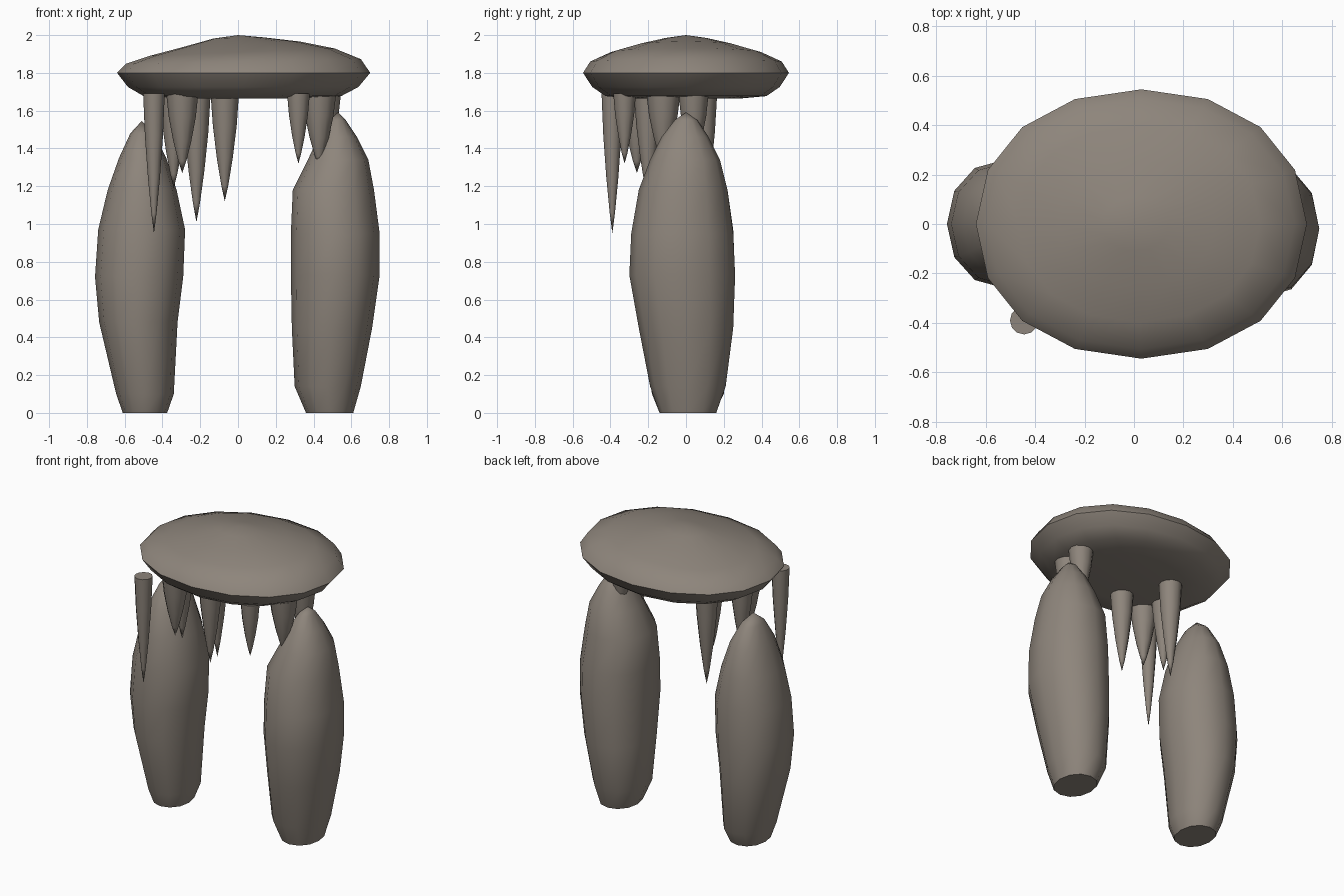
import bpy, bmesh, math

cube = bpy.data.objects.get("Cube")
if cube:
    bpy.data.objects.remove(cube)

stone = bpy.data.materials.new("warm_grey_stone")
stone.use_nodes = True
colour = (0.27, 0.235, 0.2, 1)
stone.diffuse_color = colour
bsdf = next(n for n in stone.node_tree.nodes if n.type == "BSDF_PRINCIPLED")
bsdf.inputs["Base Color"].default_value = colour
bsdf.inputs["Roughness"].default_value = 0.9


def loft(name, rings, tip, top_cap=False, bottom_cap=False):
    """Skin a stack of equal rings, closing one end with a tip and the other flat."""
    bm = bmesh.new()
    loops = [[bm.verts.new(p) for p in ring] for ring in rings]
    n = len(loops[0])
    for a, b in zip(loops, loops[1:]):
        for i in range(n):
            j = (i + 1) % n
            bm.faces.new((a[i], a[j], b[j], b[i]))
    end = bm.verts.new(tip)
    for i in range(n):
        bm.faces.new((loops[-1][i], loops[-1][(i + 1) % n], end))
    bm.faces.new(loops[0])
    bmesh.ops.recalc_face_normals(bm, faces=bm.faces)
    mesh = bpy.data.meshes.new(name)
    bm.to_mesh(mesh)
    bm.free()
    mesh.materials.append(stone)
    obj = bpy.data.objects.new(name, mesh)
    bpy.context.collection.objects.link(obj)
    bpy.ops.object.select_all(action="DESELECT")
    obj.select_set(True)
    bpy.context.view_layer.objects.active = obj
    bpy.ops.object.shade_smooth_by_angle(angle=math.radians(50))
    return obj


def oval(cx, cy, rx, ry, z, sides=12, power=1.0, tilt=0.0):
    """Ring of points round an oval; a power below one squares it off."""
    points = []
    for i in range(sides):
        a = math.tau * i / sides
        c, s = math.cos(a), math.sin(a)
        x = rx * math.copysign(abs(c) ** power, c)
        y = ry * math.copysign(abs(s) ** power, s)
        points.append((cx + x, cy + y, z + tilt * x))
    return points


def pillar(name, spans, tip):
    """Upright boulder from height, x span and y span of each ring."""
    rings = [oval((x0 + x1) / 2, (y0 + y1) / 2, (x1 - x0) / 2, (y1 - y0) / 2, z, power=0.95)
             for z, x0, x1, y0, y1 in spans]
    loft(name, rings, tip)


# Two standing stones
pillar("left_pillar", [
    (0, .36, .61, -.14, .16),
    (.14, .30, .65, -.19, .21),
    (.45, .285, .71, -.25, .25),
    (.73, .28, .75, -.3, .26),
    (.95, .28, .75, -.29, .25),
    (1.18, .29, .72, -.25, .22),
    (1.34, .37, .69, -.19, .18),
    (1.46, .425, .63, -.13, .12),
    (1.55, .48, .57, -.06, .06),
], (.53, 0, 1.59))
pillar("right_pillar", [
    (0, -.61, -.375, -.14, .15),
    (.1, -.645, -.34, -.18, .2),
    (.48, -.735, -.32, -.24, .25),
    (.72, -.757, -.29, -.26, .26),
    (.97, -.74, -.28, -.25, .25),
    (1.18, -.69, -.325, -.22, .22),
    (1.35, -.63, -.38, -.17, .17),
    (1.48, -.57, -.445, -.09, .09),
], (-.51, 0, 1.545))

# Flattened stone slab across the top, as scale, height and sideways tilt
slab_profile = [
    (.52, 1.664, 0), (.78, 1.677, 0), (.91, 1.725, 0), (1, 1.8, 0),
    (.93, 1.86, .02), (.73, 1.91, .04), (.47, 1.95, .05), (.2, 1.985, .02),
]
loft("top_slab", [oval(.03 * s, 0, .67 * s, .545 * s, z, 16, .95, t)
                  for s, z, t in slab_profile], (0, 0, 2))

# Hanging stone spikes: x, y, radius, tip height
spikes = [
    (-.445, -.39, .057, .95),
    (-.295, -.26, .085, 1.27),
    (-.34, -.12, .075, 1.19),
    (-.22, .09, .075, 1.01),
    (-.07, -.2, .075, 1.12),
    (.32, -.325, .06, 1.32),
    (.43, -.12, .09, 1.3),
    (.465, .04, .08, 1.3),
]
SPIKE_TOP = 1.69
for number, (x, y, r, low) in enumerate(spikes, 1):
    rings = [oval(x, y, r * k, r * k, SPIKE_TOP + (low - SPIKE_TOP) * t)
             for t, k in ((0, 1), (.3, .84), (.6, .56), (.85, .25))]
    loft(f"hanging_spike_{number}", rings, (x, y, low))
